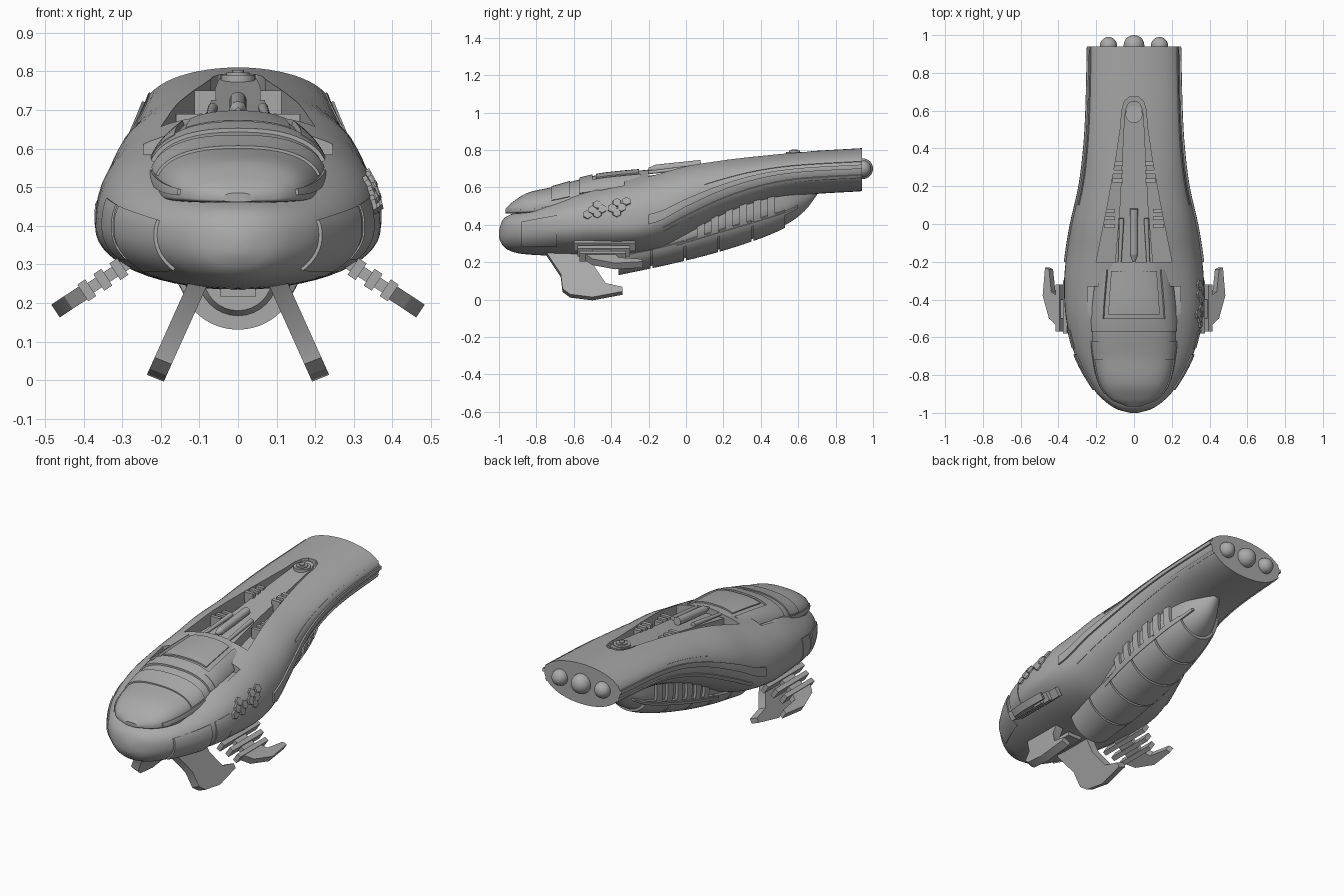
import bpy, bmesh
from math import sin, cos, pi, copysign
from mathutils import Vector

if "Cube" in bpy.data.objects:
    bpy.data.objects.remove(bpy.data.objects["Cube"])

GREY = (0.4, 0.4, 0.4, 1)
grey = bpy.data.materials.new("hull grey")
grey.use_nodes = True
grey.diffuse_color = GREY
grey.node_tree.nodes["Principled BSDF"].inputs["Base Color"].default_value = GREY
parts = []


def finish(name, bm):
    bmesh.ops.recalc_face_normals(bm, faces=bm.faces)
    mesh = bpy.data.meshes.new(name)
    bm.to_mesh(mesh)
    bm.free()
    mesh.materials.append(grey)
    ob = bpy.data.objects.new(name, mesh)
    bpy.context.collection.objects.link(ob)
    parts.append(ob)
    return ob


def skin(name, rings):
    """Closed solid through a list of equal point loops."""
    bm = bmesh.new()
    loops = [[bm.verts.new(p) for p in ring] for ring in rings]
    n = len(loops[0])
    for a, b in zip(loops, loops[1:]):
        for i in range(n):
            j = (i + 1) % n
            bm.faces.new((a[i], a[j], b[j], b[i]))
    bm.faces.new(loops[0])
    bm.faces.new(loops[-1])
    return finish(name, bm)


def station(table, y):
    """Smooth interpolation of a station table along y."""
    last = len(table) - 1
    i = max([k for k in range(last) if table[k][0] <= y] or [0])
    a, b = table[i], table[i + 1]
    h = b[0] - a[0]
    s = (y - a[0]) / h

    def slope(k, c):
        lo, hi = table[max(k - 1, 0)], table[min(k + 1, last)]
        return (hi[c] - lo[c]) / (hi[0] - lo[0])
    return [a[c] * (1 + 2 * s) * (1 - s) ** 2 + b[c] * s * s * (3 - 2 * s)
            + h * slope(i, c) * s * (1 - s) ** 2 + h * slope(i + 1, c) * s * s * (s - 1)
            for c in range(1, 5)]


def surf(body, y, t, off=0.0):
    """Point on a body's skin at angle t, pushed outward by off."""
    table, upper, lower = body
    w, top, bottom, mid = station(table, y)

    def point(t):
        e = 2 / upper(y) if sin(t) > 0 else 2 / lower
        height = top - mid if sin(t) > 0 else mid - bottom
        return Vector((w * copysign(abs(cos(t)) ** e, cos(t)), y,
                       mid + height * copysign(abs(sin(t)) ** e, sin(t))))
    d = point(t + 0.02) - point(t - 0.02)
    return point(t) + Vector((d.z, 0, -d.x)).normalized() * off


def loft(name, body, steps=48, seg=56, ease=1.5):
    y0, y1 = body[0][0][0], body[0][-1][0]
    ys = [y0 + (y1 - y0) * (k / steps) ** ease for k in range(steps + 1)]
    return skin(name, [[surf(body, y, 2 * pi * i / seg) for i in range(seg)] for y in ys])


def patch(name, body, y0, y1, t0, t1, off=0.008, ny=8, nt=12):
    """Raised plate that follows a body's skin."""
    ts = [t0 + (t1 - t0) * i / nt for i in range(nt + 1)]
    ys = [y0 + (y1 - y0) * k / ny for k in range(ny + 1)]
    return skin(name, [[surf(body, y, t, off) for t in ts]
                       + [surf(body, y, t, -off) for t in reversed(ts)] for y in ys])


def patches(name, body, y0, y1, t0, t1, **kw):
    patch("left_" + name, body, y0, y1, t0, t1, **kw)
    patch("right_" + name, body, y0, y1, pi - t0, pi - t1, **kw)


def prism(name, half, low, high):
    """Mirrored plan outline between two sloping heights."""
    plan = half + [(-x, y) for x, y in reversed(half)]
    return skin(name, [[(x, y, f(y)) for x, y in plan] for f in (low, high)])


def box(name, centre, size):
    c, h = Vector(centre), Vector(size) / 2
    return skin(name, [[c + Vector((sx * h.x, sy * h.y, sz * h.z))
                        for sx, sy in ((-1, -1), (1, -1), (1, 1), (-1, 1))] for sz in (-1, 1)])


def rod(name, a, b, r0, r1, seg=20):
    a, b = Vector(a), Vector(b)
    bm = bmesh.new()
    bmesh.ops.create_cone(bm, cap_ends=True, segments=seg, radius1=r0, radius2=r1, depth=(b - a).length)
    bm.transform((b - a).to_track_quat('Z', 'Y').to_matrix().to_4x4())
    bmesh.ops.translate(bm, verts=bm.verts, vec=(a + b) / 2)
    return finish(name, bm)


def cut(ob, cutter):
    m = ob.modifiers.new("cut", 'BOOLEAN')
    m.operation, m.solver, m.object = 'DIFFERENCE', 'EXACT', cutter
    graph = bpy.context.evaluated_depsgraph_get()
    mesh = bpy.data.meshes.new_from_object(ob.evaluated_get(graph))
    ob.modifiers.clear()
    ob.data = mesh
    parts.remove(cutter)
    bpy.data.objects.remove(cutter)


# Bodies: y, half width, top, bottom, height of widest point; then upper and lower roundness
hull = ([(-1, .02, .37, .33, .35), (-.985, .08, .42, .295, .355), (-.95, .14, .45, .265, .365),
         (-.88, .21, .475, .245, .375), (-.7, .31, .54, .235, .39), (-.5, .36, .61, .235, .4),
         (-.3, .37, .66, .24, .4), (-.15, .355, .7, .26, .43), (0, .33, .735, .325, .51),
         (.2, .285, .76, .425, .6), (.4, .26, .775, .505, .66), (.6, .248, .79, .555, .69),
         (.94, .24, .81, .58, .71)],
        lambda y: 2.5 - .5 * min(max((y + .3) / .5, 0), 1), 2.1)
cabin = ([(-.965, .04, .485, .462, .47), (-.93, .12, .52, .46, .475), (-.85, .18, .57, .46, .48),
          (-.7, .215, .605, .455, .5), (-.58, .225, .64, .45, .52), (-.45, .22, .67, .45, .53),
          (-.2, .19, .695, .5, .56)], lambda y: 2.4, 4)
drum = ([(-.36, .135, .45, .145, .27), (-.1, .165, .5, .2, .33), (.15, .175, .58, .262, .41),
         (.4, .15, .62, .342, .48), (.55, .11, .64, .41, .52), (.64, .06, .64, .48, .56),
         (.7, .02, .62, .56, .58)], lambda y: 4, 2)

# Main hull with dorsal valley and cabin side recesses
hull_ob = loft("main_hull", hull)
cut(hull_ob, prism("valley_cutter", [(.2, -.2), (.17, -.05), (.14, .1), (.095, .35), (.07, .52),
                                     (.065, .6), (.05, .65), (.025, .672)],
                   lambda y: .636 + .18 * y, lambda y: 1))
for s in (1, -1):
    cut(hull_ob, box("recess_cutter", (s * .215, -.44, .65), (.06, .22, .13)))
loft("cabin", cabin)
loft("belly_drum", drum, ease=1)

# Hull plates and long side ridges
patches("nose_panel", hull, -.88, -.69, -.7, .3)
patches("side_ridge", hull, -.2, .94, -.06, .1, off=.01, ny=30)
patches("lower_ridge", hull, -.12, .94, -.42, -.3, off=.006, ny=30)
patches("upper_ridge", hull, .1, .94, .28, .34, off=.004, ny=24)
patches("flank_panel", hull, -.66, -.56, -.5, .3, off=.004)

# Canopy bands and roof plates
patch("canopy_band", cabin, -.72, -.62, .25, pi - .25, off=.007, nt=28)
patch("roof_band", cabin, -.57, -.5, .3, pi - .3, off=.01, nt=28)
patch("roof_plate", cabin, -.48, -.25, 1.0, pi - 1.0, off=.008)
patches("roof_side_plate", cabin, -.53, -.24, .3, .85, off=.012)
patches("canopy_frame", cabin, -.9, -.62, .02, .2, off=.007)

# Belly rings, louvres and rail
for k in range(5):
    y = -.36 + k * .18
    patch("belly_ring", drum, y, y + .17, pi + .3, 2 * pi - .3, off=.014, ny=4, nt=28)
for k in range(6):
    y = .06 + k * .075
    patches("louvre", drum, y, y + .04, -.35, .16, off=.016, ny=2, nt=6)
patches("louvre_rail", drum, -.05, .6, -.48, -.36, off=.02, ny=20, nt=3)
rod("drum_front_cap", (0, -.38, .27), (0, -.35, .27), .09, .11, 32)
box("chin_block", (0, -.6, .23), (.09, .2, .03))

# Dorsal spine, nozzle and cannons
prism("dorsal_spine", [(.1, -.2), (.075, .1), (.055, .5), (.048, .6), (.035, .635), (.015, .65)],
      lambda y: .55, lambda y: .692 + .15 * y)
for r, top in ((.045, .79), (.03, .797), (.015, .803)):
    rod("spine_nozzle", (0, .58, .75), (0, .58, top), r, r, 28)
rod("centre_cannon", (0, -.16, .7), (0, .08, .725), .022, .022)
rod("centre_cannon_tip", (0, -.2, .697), (0, -.16, .7), .008, .022)
for s in (1, -1):
    rod("side_cannon", (s * .075, -.2, .68), (s * .065, .03, .705), .009, .013)
    # Cooling clips beside the spine
    for k in range(3):
        box("rear_clip", (s * .085, .23 + k * .045, .72), (.055, .022, .06))
        box("front_clip", (s * .13, -.01 + k * .04, .66), (.06, .02, .06))

# Tail engine spheres
for x, r in ((-.135, .045), (0, .055), (.135, .045)):
    bm = bmesh.new()
    bmesh.ops.create_uvsphere(bm, u_segments=28, v_segments=18, radius=r)
    bmesh.ops.translate(bm, verts=bm.verts, vec=(x, 1 - r - (.055 - r), .7))
    finish("engine_sphere", bm)

# Landing legs and side arms
LEG = [(-.75, .25), (-.67, .13), (-.66, .05), (-.62, .02), (-.5, .005), (-.34, .035),
       (-.34, .06), (-.43, .08), (-.49, .17), (-.5, .25)]
BLADE = [(.13, -.54), (.18, -.5), (.22, -.38), (.205, -.23), (.18, -.24), (.165, -.36), (.13, -.38)]
for s in (1, -1):
    skin("landing_leg", [[(s * (.113 + (.23 - z) * .45 + d), y, z + d * .4) for y, z in LEG]
                         for d in (-.022, .022)])

    def arm(u, y, v):
        return (s * (.29 + .83 * u + .55 * v), y, .3 - .55 * u + .83 * v)

    def arm_block(name, u0, u1, y0, y1, v):
        skin(name, [[arm(u, y, w) for u, y in ((u0, y0), (u1, y0), (u1, y1), (u0, y1))]
                    for w in (-v, v)])
    skin("arm_blade", [[arm(u, y, v) for u, y in BLADE] for v in (-.02, .02)])
    arm_block("arm_strut", -.06, .15, -.5, -.4, .015)
    for u, front, back in ((.01, -.6, -.27), (.06, -.58, -.3), (.11, -.57, -.32)):
        arm_block("arm_bar", u, u + .025, front, back, .026)

# Hexagon cluster on the left flank
for t, row in ((.42, (-.475, -.37, -.318)), (.3, (-.5, -.448, -.396, -.344)), (.2, (-.526, -.474, -.37))):
    for y in row:
        rod("flank_hexagon", surf(hull, y, t, -.01), surf(hull, y, t, .008), .026, .024, 6)

# Smooth the curved skins, keep the edges sharp
bpy.ops.object.select_all(action='DESELECT')
for ob in parts:
    ob.select_set(True)
bpy.context.view_layer.objects.active = hull_ob
bpy.ops.object.shade_smooth_by_angle(angle=.5)
